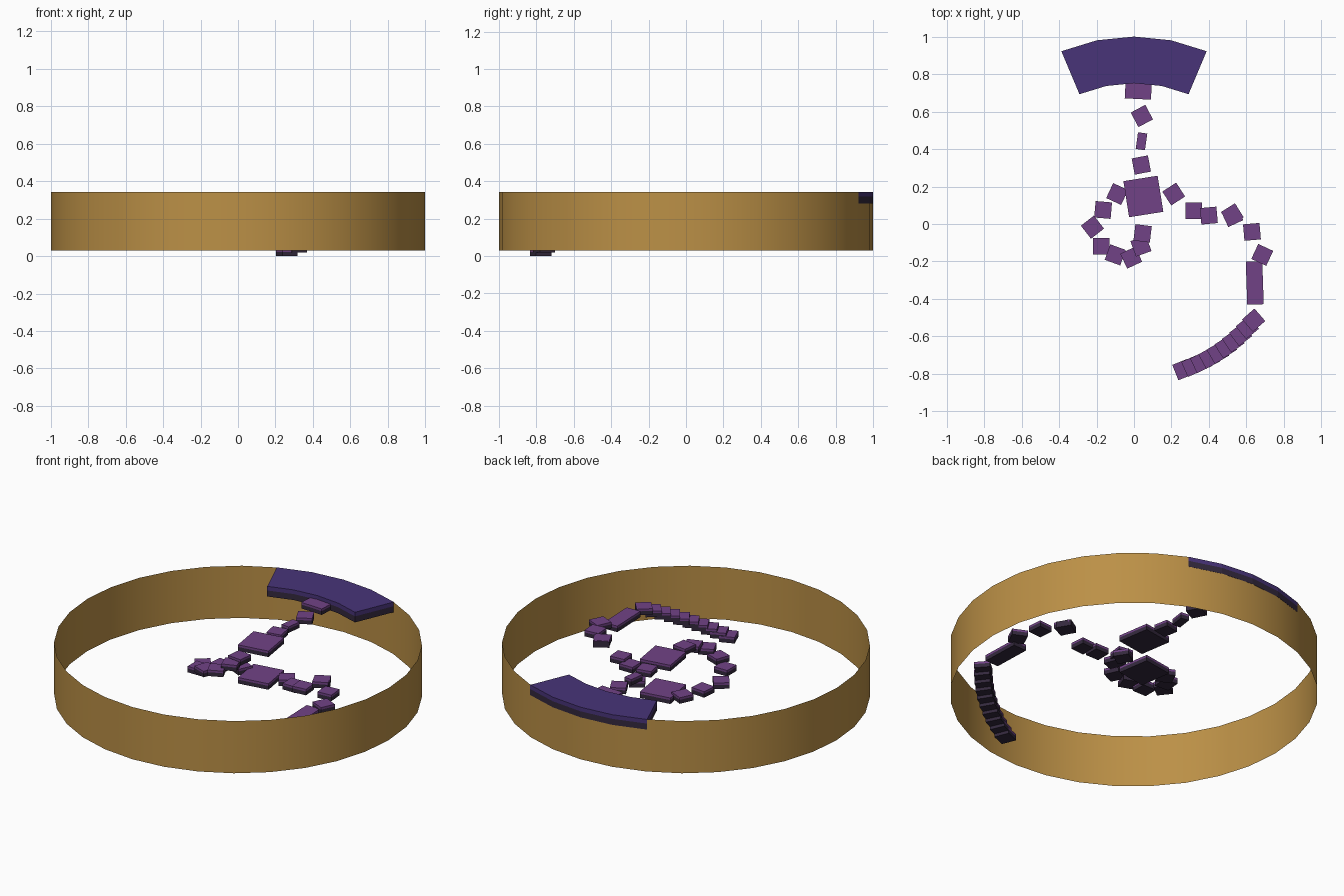
import bpy, math

if "Cube" in bpy.data.objects:
    bpy.data.objects.remove(bpy.data.objects["Cube"])


def material(name, rgb):
    m = bpy.data.materials.new(name)
    m.diffuse_color = (*rgb, 1)
    m.use_nodes = True
    m.node_tree.nodes["Principled BSDF"].inputs["Base Color"].default_value = m.diffuse_color
    return m


gold = material("tan_gold", (0.50, 0.28, 0.062))
indigo = material("indigo", (0.065, 0.034, 0.19))
purple = material("purple", (0.165, 0.055, 0.24))
dark = material("dark_underside", (0.034, 0.022, 0.047))


def make(name, verts, faces, mats):
    me = bpy.data.meshes.new(name)
    me.from_pydata(verts, [], faces)
    for m in mats:
        me.materials.append(m)
    ob = bpy.data.objects.new(name, me)
    bpy.context.collection.objects.link(ob)
    return ob


def polar(r, deg, z):
    a = math.radians(deg)
    return (r * math.cos(a), r * math.sin(a), z)


def layered(name, outline, bottom, split, top, mat):
    """Extruded outline: coloured cap above 'split', dark base below it."""
    n = len(outline)
    verts = [(x, y, z) for z in (bottom, split, top) for x, y in outline]
    faces = [tuple(range(n - 1, -1, -1)), tuple(range(2 * n, 3 * n))]
    for k in (0, n):
        faces += [(k + i, k + (i + 1) % n, k + n + (i + 1) % n, k + n + i)
                  for i in range(n)]
    ob = make(name, verts, faces, (mat, dark))
    for p in ob.data.polygons:
        p.material_index = 1 if p.center.z < split - 1e-5 else 0
    return ob


# Outer ring: a single-walled open band, smooth shaded
N = 32
verts = [polar(1, 360 * i / N, z) for z in (0.03, 0.343) for i in range(N)]
ring = make("outer_ring", verts,
            [(i, (i + 1) % N, (i + 1) % N + N, i + N) for i in range(N)], [gold])
for p in ring.data.polygons:
    p.use_smooth = True

# Curved platform on the back rim, its outer face just proud of the ring
angles = [90 + 11.4 * k for k in (-2, -1, 0, 1, 2)]
arc = [polar(1.001, a, 0)[:2] for a in angles]
arc += [polar(0.752, a, 0)[:2] for a in reversed(angles)]
layered("rim_platform", arc, 0.282, 0.318, 0.343, indigo)


# Flat stepping slabs, placed by the height of their top
def slab(name, x, y, top, rot, w=0.088, d=0.088, h=0.036, cap=0.013):
    c, s = math.cos(math.radians(rot)), math.sin(math.radians(rot))
    pts = []
    for u, v in ((-1, -1), (1, -1), (1, 1), (-1, 1)):
        u, v = u * w / 2, v * d / 2
        pts.append((x + u * c - v * s, y + u * s + v * c))
    layered(name, pts, top - h, top - cap, top, purple)


# Landings
slab("platform_step", 0.024, 0.735, 0.32, -3, 0.14, 0.135)
slab("upper_landing", 0.05, 0.147, 0.314, 9, 0.185, 0.195)
slab("lower_landing", 0.05, 0.147, 0.118, 9, 0.185, 0.195)
slab("long_landing", 0.645, -0.315, 0.21, 2, 0.088, 0.23)
slab("narrow_step", 0.04, 0.442, 0.307, -8, 0.05, 0.09)

# Single steps: bridge, spiral loop, then the side walkway
steps = [
    (0.042, 0.577, 0.306, 28), (0.039, 0.315, 0.31, 11),
    (0.046, -0.05, 0.305, -7), (0.037, -0.118, 0.29, 20),
    (-0.015, -0.18, 0.265, 25), (-0.1, -0.165, 0.24, -20),
    (-0.176, -0.12, 0.21, 0), (-0.222, -0.017, 0.18, 38),
    (-0.165, 0.075, 0.155, -5), (-0.09, 0.16, 0.13, -25),
    (0.212, 0.16, 0.14, 33), (0.32, 0.07, 0.168, 0),
    (0.4, 0.045, 0.185, 5), (0.525, 0.042, 0.255, 25),
    (0.63, -0.042, 0.245, 5), (0.685, -0.165, 0.232, -25),
]
for i, st in enumerate(steps):
    slab(f"step_{i + 1}", *st)
# Plain dark plate under the highest walkway step
slab("dark_plate", 0.525, 0.05, 0.253, 32, cap=0.0)

# Descending stair that follows the ring
for i in range(10):
    t = i / 9
    x, y, _ = polar(0.82, -38.8 - 32.6 * t, 0)
    slab(f"stair_{i + 1}", x, y, 0.203 - 0.167 * t, -49 - 19 * t)
